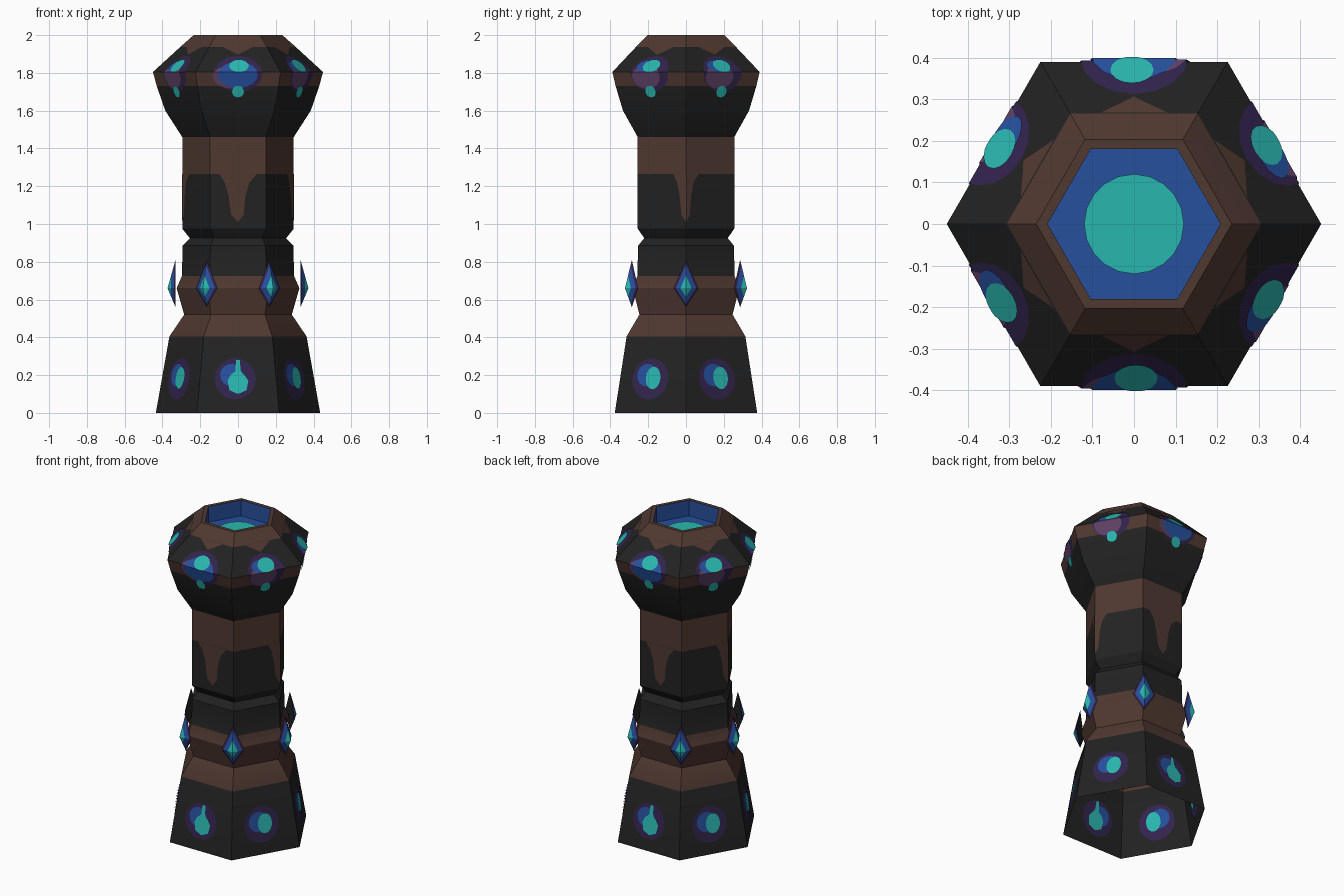
import bpy, bmesh
from math import sin, cos, pi, radians, floor
from mathutils import Vector

cube = bpy.data.objects.get("Cube")
if cube:
    bpy.data.objects.remove(cube, do_unlink=True)


def material(name, r, g, b):
    m = bpy.data.materials.new(name)
    m.use_nodes = True
    m.diffuse_color = (r, g, b, 1)
    bsdf = next(n for n in m.node_tree.nodes if n.type == 'BSDF_PRINCIPLED')
    bsdf.inputs["Base Color"].default_value = (r, g, b, 1)
    bsdf.inputs["Roughness"].default_value = 0.9
    return m


BLACK = material("charcoal", .016, .016, .016)
BROWN = material("brown", .08, .04, .03)
PURPLE = material("dark purple", .032, .017, .075)
MAUVE = material("mauve", .11, .053, .13)
BLUE = material("blue", .019, .08, .34)
TEAL = material("teal", .023, .47, .43)


def finish(bm, name, mats):
    mesh = bpy.data.meshes.new(name)
    bm.to_mesh(mesh)
    bm.free()
    for m in mats:
        mesh.materials.append(m)
    ob = bpy.data.objects.new(name, mesh)
    bpy.context.collection.objects.link(ob)
    return ob


# Outer profile: height, corner radius, colour of the band above (0 charcoal, 1 brown)
PROFILE = [(0, .435, 0), (.405, .363, 1), (.52, .285, 1), (.66, .325, 1),
           (.725, .297, 0), (.885, .293, 0), (.925, .255, 0), (.975, .295, 0),
           (1.265, .295, 1), (1.46, .295, 0), (1.6, .385, 0), (1.73, .43, 1),
           (1.805, .45, 0), (1.937, .306, 1), (2, .235, 1)]


def radius_at(z):
    for (z0, r0, _), (z1, r1, _) in zip(PROFILE, PROFILE[1:]):
        if z <= z1:
            return r0 + (r1 - r0) * (z - z0) / (z1 - z0)
    return PROFILE[-1][1]


def on_surface(side, u, z, lift):
    """Point on the six-sided column; side counts faces from the front."""
    r = radius_at(z)
    s = side * r + u
    k = floor(s / r + .5)
    a = radians(60 * k - 90)
    apothem = r * cos(pi / 6) + lift
    t = s - k * r
    return Vector((apothem * cos(a) - t * sin(a), apothem * sin(a) + t * cos(a), z))


# Column with open foot and a sunken cup on top
bm = bmesh.new()
rings = PROFILE + [(2, .208, 2), (1.9, .208, 2)]
loops = [[bm.verts.new((r * cos(k * pi / 3), r * sin(k * pi / 3), z)) for k in range(6)]
         for z, r, _ in rings]
for i in range(len(rings) - 1):
    for k in range(6):
        n = (k + 1) % 6
        f = bm.faces.new((loops[i][k], loops[i][n], loops[i + 1][n], loops[i + 1][k]))
        f.material_index = rings[i][2]
bm.faces.new(loops[-1]).material_index = 2
column = finish(bm, "column", [BLACK, BROWN, BLUE])
bpy.context.view_layer.objects.active = column
column.select_set(True)
bpy.ops.object.shade_smooth_by_angle(angle=radians(25))
column.select_set(False)

# Glowing disc in the cup
bm = bmesh.new()
bmesh.ops.create_circle(bm, cap_ends=True, segments=20, radius=.12)
disc = finish(bm, "cup_glow", [TEAL])
disc.location.z = 1.904


def plate(name, side, outline, layer, mat, inside=False):
    """Thin painted patch wrapped onto the column."""
    bm = bmesh.new()
    bm.faces.new([bm.verts.new((u, 0, z)) for u, z in outline])
    cuts = [((0, 0, z), (0, 0, 1)) for z, _, _ in PROFILE]
    if side % 1:
        cuts.append(((0, 0, 0), (1, 0, 0)))
    for co, no in cuts:
        bmesh.ops.bisect_plane(bm, geom=bm.verts[:] + bm.edges[:] + bm.faces[:],
                               plane_co=co, plane_no=no, dist=1e-5)
    lift = layer * (-.003 if inside else .003)
    for v in bm.verts:
        v.co = on_surface(side, v.co.x, v.co.z, lift)
    if inside:
        bmesh.ops.reverse_faces(bm, faces=bm.faces[:])
    return finish(bm, name, [mat])


def ellipse(u, z, ru, rz, n=16):
    return [(u + ru * cos(2 * pi * i / n), z + rz * sin(2 * pi * i / n)) for i in range(n)]


PEAR = [(0, .1), (.045, .12), (.055, .17), (.035, .2), (.014, .22), (.01, .28),
        (-.01, .28), (-.014, .22), (-.04, .2), (-.055, .17), (-.045, .12)]
PEAR = PEAR[::1]

for side in range(6):
    main = side % 3 == 0
    # Foot eyespots, painted on both sides of the open shell
    for inside in (False, True):
        tag = "_inner" if inside else ""
        plate("foot_spot_rim" + tag, side, ellipse(-.015, .18, .11, .11), 1, PURPLE, inside)
        plate("foot_spot_ring" + tag, side, ellipse(-.035, .2, .06, .06), 2, BLUE, inside)
        core = PEAR if main else ellipse(.005, .185, .045, .06)
        plate("foot_spot_core" + tag, side, core, 3, TEAL, inside)
    # Head eyespots
    plate("head_spot_rim", side, ellipse(0, 1.795, .13 if main else .115, .095), 1, PURPLE)
    plate("head_spot_halo", side, ellipse(-.02, 1.78, .115 if main else .085, .065), 2, MAUVE)
    if main:
        plate("head_spot_ring", side, ellipse(0, 1.79, .105, .07), 3, BLUE)
    else:
        plate("head_spot_ring", side, ellipse(-.025, 1.835, .06, .03), 3, BLUE)
    plate("head_spot_upper_core", side, ellipse(.005, 1.838, .052, .034), 4, TEAL)
    plate("head_spot_lower_core", side, ellipse(0, 1.7, .034, .032), 4, TEAL)
    # Pointed crown drips below the rim
    plate("crown_drip", side, [(-.08, 1.937), (-.03, 1.912), (0, 1.896),
                               (.03, 1.912), (.08, 1.937)], 1, BROWN)

# Long drips on the trunk: front, back and the two side corners
DRIP = [(-.1, 1.265), (-.07, 1.22), (-.05, 1.15), (-.036, 1.05), (0, 1.01),
        (.03, 1.05), (.04, 1.15), (.06, 1.22), (.1, 1.265)]
for side, width in ((0, 1), (1.5, .75), (3, 1), (4.5, .75)):
    plate("trunk_drip", side, [(u * width, z) for u, z in DRIP], 1, BROWN)

# Floating kite crystals, one off each corner, ringed in colour from the ridge out
KITE = [(0, .56), (.066, .66), (0, .81), (-.066, .66)]
for k in range(6):
    a = k * pi / 3
    ridge = Vector((.373, 0, .66))
    bm = bmesh.new()
    tip = bm.verts.new(ridge)
    previous = None
    for index, t in enumerate((.45, .82, 1)):
        ring = [bm.verts.new(ridge.lerp(Vector((.331, u, z)), t)) for u, z in KITE]
        for i in range(4):
            j = (i + 1) % 4
            corners = (previous[i], ring[i], ring[j], previous[j]) if previous \
                else (tip, ring[i], ring[j])
            bm.faces.new(corners).material_index = index
        previous = ring
    bm.faces.new(previous[::-1]).material_index = 3
    ob = finish(bm, "crystal", [TEAL, BLUE, PURPLE, BLACK])
    ob.rotation_euler.z = a
